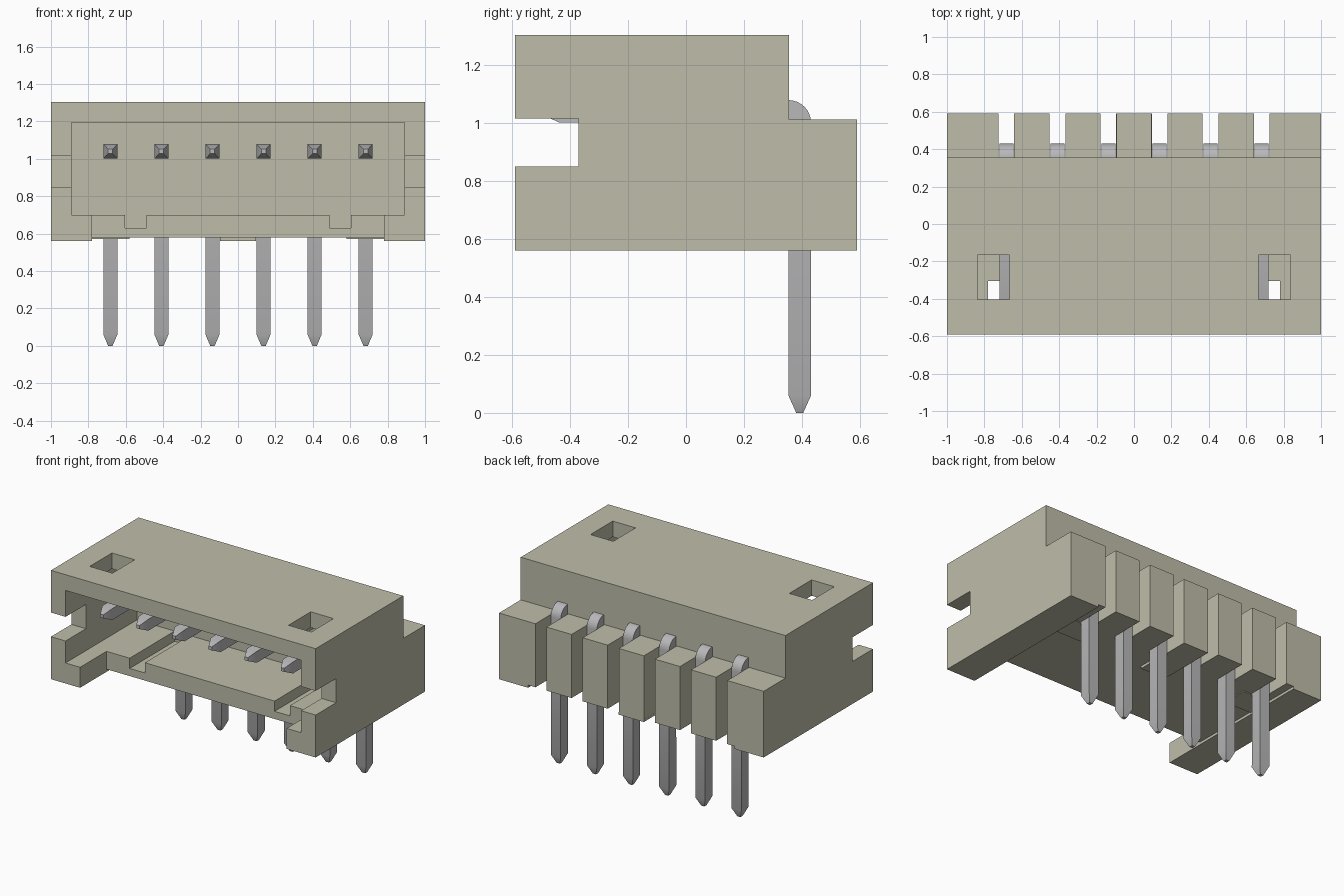
import bpy, bmesh, math

cube = bpy.data.objects.get("Cube")
if cube:
    bpy.data.objects.remove(cube, do_unlink=True)


def material(name, rgb, metallic=0.0):
    m = bpy.data.materials.new(name)
    m.use_nodes = True
    m.diffuse_color = (*rgb, 1)
    bsdf = next(n for n in m.node_tree.nodes if n.type == 'BSDF_PRINCIPLED')
    bsdf.inputs["Base Color"].default_value = (*rgb, 1)
    bsdf.inputs["Metallic"].default_value = metallic
    return m


BEIGE = material("beige plastic", (0.52, 0.51, 0.40))
GREY = material("pin grey", (0.48, 0.48, 0.49))


def finish(bm, name, mat):
    bmesh.ops.recalc_face_normals(bm, faces=bm.faces)
    me = bpy.data.meshes.new(name)
    bm.to_mesh(me)
    bm.free()
    me.materials.append(mat)
    ob = bpy.data.objects.new(name, me)
    bpy.context.collection.objects.link(ob)
    return ob


def loft(name, rings, mat):
    """Skin a list of matching point rings and cap both ends."""
    bm = bmesh.new()
    vs = [[bm.verts.new(p) for p in r] for r in rings]
    n = len(vs[0])
    for a, b in zip(vs, vs[1:]):
        for i in range(n):
            j = (i + 1) % n
            bm.faces.new((a[i], a[j], b[j], b[i]))
    bm.faces.new(vs[0])
    bm.faces.new(vs[-1])
    return finish(bm, name, mat)


def box(name, x, y, z, mat=BEIGE):
    return loft(name, [[(a, y[0], z[0]), (a, y[1], z[0]), (a, y[1], z[1]), (a, y[0], z[1])]
                       for a in x], mat)


def cut(ob, x, y, z):
    """Subtract a box from an object."""
    c = box("cutter", x, y, z)
    c.hide_render = True
    mod = ob.modifiers.new("cut", 'BOOLEAN')
    mod.operation, mod.solver, mod.object = 'DIFFERENCE', 'EXACT', c
    bpy.context.view_layer.objects.active = ob
    bpy.ops.object.modifier_apply(modifier=mod.name)
    bpy.data.objects.remove(c, do_unlink=True)


WALL, BACK, FRONT = 0.355, 0.59, -0.59
PINS = [(i - 2.5) * 0.273 for i in range(6)]

# Housing: stepped side profile drawn across the width
profile = [(FRONT, 0.56), (BACK, 0.56), (BACK, 1.012), (WALL, 1.012), (WALL, 1.303), (FRONT, 1.303)]
housing = loft("housing", [[(x, y, z) for y, z in profile] for x in (-1, 1)], BEIGE)

cut(housing, (-0.89, 0.89), (-0.8, 0.18), (0.70, 1.195))       # mating cavity
cut(housing, (-0.78, 0.78), (-0.8, -0.305), (0.4, 0.75))       # front floor opening
cut(housing, (-0.78, 0.78), (-0.9, 0.8), (0.3, 0.578))         # shallow underside recess
cut(housing, (-1.2, 1.2), (-0.85, -0.37), (0.85, 1.015))       # side latch slots
for s in (-1, 1):
    cut(housing, sorted((s * 0.49, s * 0.605)), (-0.7, 0.18), (0.63, 0.8))        # key grooves
    cut(housing, sorted((s * 0.665, s * 0.837)), (-0.405, -0.165), (1.1, 1.4))    # roof windows
for px in PINS:
    cut(housing, (px - 0.042, px + 0.042), (WALL, 0.75), (0.35, 1.15))            # rear pin slots

# Low standoffs under the housing
box("centre_standoff", (-0.095, 0.095), (0.18, BACK), (0.56, 0.578))
for s, side in ((-1, "right"), (1, "left")):
    box(side + "_standoff", sorted((s * 0.58, s * 0.78)), (0.18, WALL), (0.572, 0.578))

# Right-angle pins: square section swept from the lower tip to the front tip
H, T, R = 0.0375, 0.012, 0.078     # half width, half tip, thickness
BY, BZ = 0.353, 1.0                # bend centre


def pin_ring(px, h, inner, outer):
    return [(px - h, *inner), (px + h, *inner), (px + h, *outer), (px - h, *outer)]


for i, px in enumerate(PINS):
    mid = BY + R / 2
    rings = [pin_ring(px, T, (mid - T, 0), (mid + T, 0)),
             pin_ring(px, H, (BY, 0.06), (BY + R, 0.06))]
    for k in range(9):
        a = math.pi / 2 * k / 8
        c, s = math.cos(a), math.sin(a)
        rings.append(pin_ring(px, H, (BY + 0.002 * c, BZ + 0.002 * s), (BY + R * c, BZ + R * s)))
    zc = BZ + R / 2
    rings += [pin_ring(px, H, (-0.435, BZ), (-0.435, BZ + R)),
              pin_ring(px, T, (-0.495, zc - T), (-0.495, zc + T))]
    pin = loft(f"pin_{i + 1}", rings, GREY)
    bpy.ops.object.select_all(action='DESELECT')
    pin.select_set(True)
    bpy.context.view_layer.objects.active = pin
    bpy.ops.object.shade_smooth_by_angle(angle=math.radians(25))
